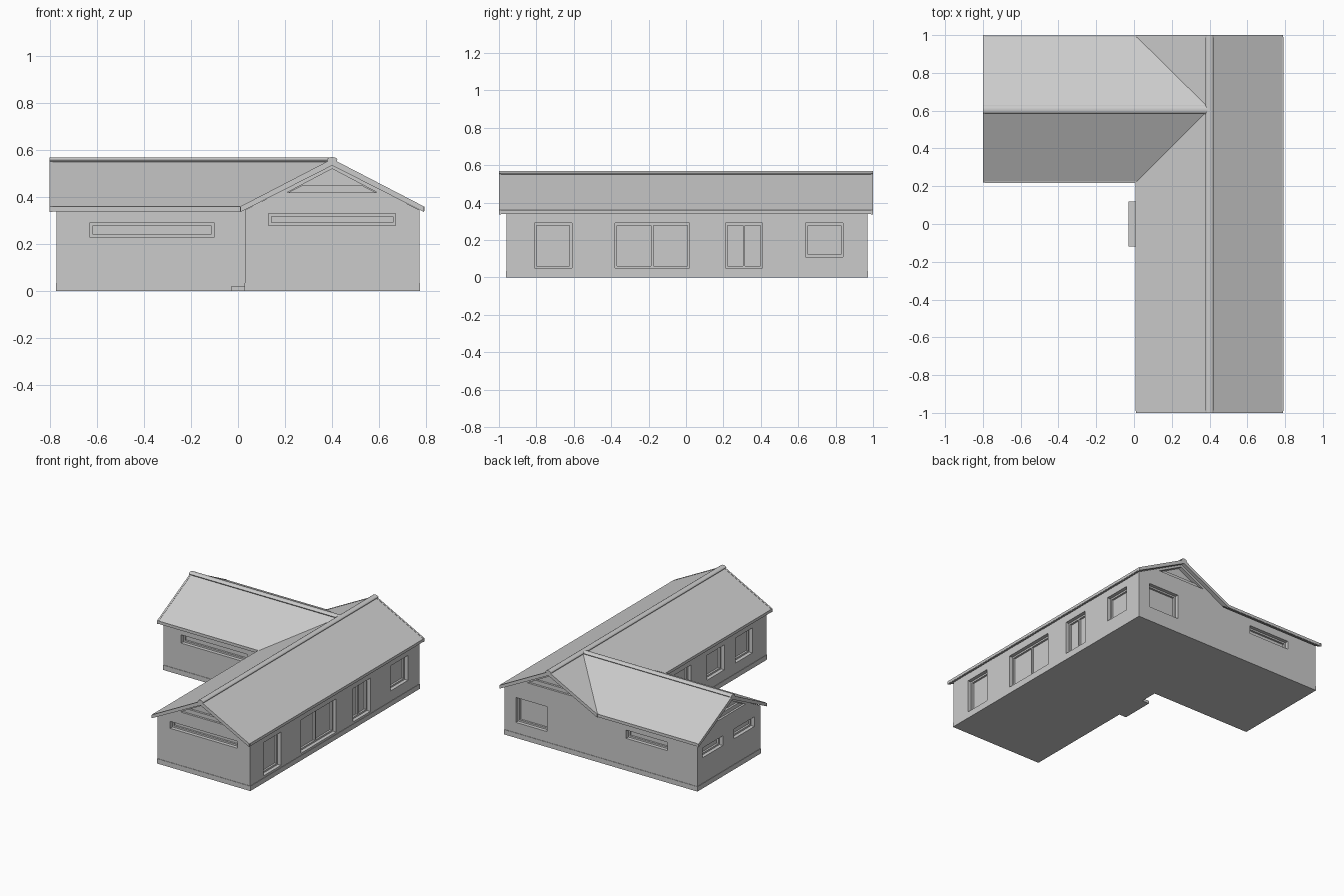
import bpy, bmesh, math
from mathutils import Vector

if "Cube" in bpy.data.objects:
    bpy.data.objects.remove(bpy.data.objects["Cube"])

RIDGE, EAVE, T = 0.56, 0.358, 0.02      # roof top heights and thickness


def make(name, bm):
    bmesh.ops.recalc_face_normals(bm, faces=bm.faces)
    me = bpy.data.meshes.new(name)
    bm.to_mesh(me)
    bm.free()
    ob = bpy.data.objects.new(name, me)
    bpy.context.collection.objects.link(ob)
    return ob


def prism(bm, pts, vec):
    f = bm.faces.new([bm.verts.new(p) for p in pts])
    ext = bmesh.ops.extrude_face_region(bm, geom=[f], use_keep_orig=True)
    bmesh.ops.translate(bm, vec=vec, verts=[v for v in ext['geom'] if isinstance(v, bmesh.types.BMVert)])


def box(bm, xs, ys, zs):
    (x0, x1), (y0, y1), (z0, z1) = sorted(xs), sorted(ys), sorted(zs)
    prism(bm, [(x0, y0, z0), (x1, y0, z0), (x1, y1, z0), (x0, y1, z0)], (0, 0, z1 - z0))


# Wall faces: axis of the normal, plane position, outward sign
FACES = {'right': ('x', 0.77, 1), 'inner': ('x', 0.03, -1), 'left': ('x', -0.77, -1),
         'front': ('y', -0.96, -1), 'wing_front': ('y', 0.25, -1), 'back': ('y', 0.97, 1)}


def face_box(bm, face, a, d, z):
    axis, p, s = FACES[face]
    depth = (p - s * d[0], p - s * d[1])
    box(bm, depth, a, z) if axis == 'x' else box(bm, a, depth, z)


# Openings: face, span along wall, height span, mullion count
OPENINGS = [
    ('right', (-0.81, -0.61), (0.05, 0.29), 0), ('right', (-0.38, 0.02), (0.05, 0.29), 1),
    ('right', (0.21, 0.41), (0.05, 0.29), 1), ('right', (0.64, 0.84), (0.11, 0.29), 0),
    ('front', (0.13, 0.67), (0.28, 0.33), 0), ('wing_front', (-0.63, -0.10), (0.23, 0.29), 0),
    ('back', (0.43, 0.68), (0.11, 0.29), 0), ('back', (-0.53, -0.20), (0.23, 0.29), 0),
    ('left', (0.32, 0.55), (0.22, 0.29), 0), ('left', (0.68, 0.91), (0.22, 0.29), 0),
    ('inner', (-0.80, -0.61), (0.11, 0.29), 0), ('inner', (-0.48, -0.28), (0.11, 0.29), 0),
    ('inner', (-0.10, 0.10), (0.04, 0.29), 0)]
MAIN = ('right', 'front', 'inner')
REC = 0.04

# Gables: face, centre of the ridge
GABLES = [('front', 0.40), ('back', 0.40), ('left', 0.61)]


def on_face(face, a, d, z):
    axis, p, s = FACES[face]
    return (p - s * d, a, z) if axis == 'x' else (a, p - s * d, z)


# Walls: two gabled blocks with recesses cut in
bm = bmesh.new()
prism(bm, [(0.03, -0.96, 0), (0.77, -0.96, 0), (0.77, -0.96, 0.345), (0.40, -0.96, 0.537),
           (0.03, -0.96, 0.345)], (0, 1.93, 0))
main_wall = make('main_walls', bm)
bm = bmesh.new()
prism(bm, [(-0.77, 0.25, 0), (-0.77, 0.97, 0), (-0.77, 0.97, 0.345), (-0.77, 0.61, 0.537),
           (-0.77, 0.25, 0.345)], (0.80, 0, 0))
wing_wall = make('wing_walls', bm)

for wall, is_main in ((main_wall, True), (wing_wall, False)):
    bm = bmesh.new()
    for face, a, z, n in OPENINGS:
        if (face in MAIN or (face == 'back' and a[0] > 0)) == is_main:
            face_box(bm, face, a, (-0.02, REC), z)
    for face, c in GABLES:
        if (face != 'left') == is_main:
            tri = [on_face(face, c + u, -0.02, z) for u, z in ((-0.19, 0.42), (0.19, 0.42), (0, 0.52))]
            prism(bm, tri, Vector(on_face(face, c, 0.03, 0)) - Vector(on_face(face, c, -0.02, 0)))
    cutter = make('cutter', bm)
    cutter.hide_render = True
    mod = wall.modifiers.new('openings', 'BOOLEAN')
    mod.operation, mod.object, mod.solver = 'DIFFERENCE', cutter, 'EXACT'
    bpy.context.view_layer.objects.active = wall
    bpy.ops.object.modifier_apply(modifier=mod.name)
    bpy.data.objects.remove(cutter)

# Window frames inside each recess
bm = bmesh.new()
W = 0.012
for face, a, z, n in OPENINGS:
    d = (0.026, REC)
    for zz in ((z[0], z[0] + W), (z[1] - W, z[1])):
        face_box(bm, face, a, d, zz)
    zi = (z[0] + W, z[1] - W)
    for aa in ((a[0], a[0] + W), (a[1] - W, a[1])):
        face_box(bm, face, aa, d, zi)
    for i in range(n):
        m = a[0] + (a[1] - a[0]) * (i + 1) / (n + 1)
        face_box(bm, face, (m - W / 2, m + W / 2), d, zi)
make('window_frames', bm)

# Gable beams
bm = bmesh.new()
for face, c in GABLES:
    prism(bm, [on_face(face, c + u, 0.015, z) for u, z in
               ((-0.185, 0.42), (0.185, 0.42), (0.13, 0.448), (-0.13, 0.448))],
          Vector(on_face(face, c, 0.03, 0)) - Vector(on_face(face, c, 0.015, 0)))
make('gable_beams', bm)

# Plinth around the L-shaped footprint and door step
bm = bmesh.new()
o = 0.003
prism(bm, [(-0.77 - o, 0.25 - o, 0), (0.03 - o, 0.25 - o, 0), (0.03 - o, -0.96 - o, 0),
           (0.77 + o, -0.96 - o, 0), (0.77 + o, 0.97 + o, 0), (-0.77 - o, 0.97 + o, 0)], (0, 0, 0.035))
make('plinth', bm)
bm = bmesh.new()
box(bm, (-0.03, 0.04), (-0.12, 0.12), (0, 0.02))
make('door_step', bm)

# Roof: sloped panels meeting at ridges and valleys
bm = bmesh.new()
E, R = EAVE, RIDGE
P = {'a': (0.01, -0.995, E), 'b': (0.40, -0.995, R), 'c': (0.79, -0.995, E), 'd': (0.79, 0.995, E),
     'e': (0.40, 0.995, R), 'f': (0.01, 0.995, E), 'g': (0.40, 0.61, R), 'h': (0.01, 0.22, E),
     'i': (-0.795, 0.22, E), 'j': (-0.795, 0.61, R), 'k': (-0.795, 0.995, E)}
V = {k: bm.verts.new(p) for k, p in P.items()}
for poly in ('bcdeg', 'abgh', 'gef', 'ihgj', 'jgfk'):
    bm.faces.new([V[k] for k in poly])
ext = bmesh.ops.extrude_face_region(bm, geom=bm.faces[:], use_keep_orig=True)
bmesh.ops.translate(bm, vec=(0, 0, -T), verts=[v for v in ext['geom'] if isinstance(v, bmesh.types.BMVert)])
make('roof', bm)

# Barge boards along the gable rakes
bm = bmesh.new()
for face, c in GABLES:
    edge = {'front': -1.0, 'back': 1.0, 'left': -0.80}[face]
    s = FACES[face][2]
    for side in (-1, 1):
        if face == 'left':
            pt = lambda u, z: (edge, c + side * u, z)
            vec = (-s * 0.012, 0, 0)
        else:
            pt = lambda u, z: (c + side * u, edge, z)
            vec = (0, -s * 0.012, 0)
        prism(bm, [pt(0, R + 0.002), pt(0.39, E + 0.002), pt(0.39, E - 0.022), pt(0, R - 0.026)], vec)
make('barge_boards', bm)

# Fascia boards along the eaves
bm = bmesh.new()
fz = (0.34, 0.36)
box(bm, (0.783, 0.792), (-0.99, 0.99), fz)
box(bm, (0.008, 0.017), (-0.99, 0.225), fz)
box(bm, (-0.79, 0.012), (0.218, 0.227), fz)
box(bm, (-0.79, 0.012), (0.988, 0.997), fz)
make('fascia_boards', bm)


# Rounded ridge caps
def ridge_cap(name, start, vec):
    bm = bmesh.new()
    ring = []
    for i in range(12):
        t = math.tau * i / 12
        u, w = 0.022 * math.cos(t), 0.012 * math.sin(t)
        ring.append((start[0] + (u if vec[1] else 0), start[1] + (0 if vec[1] else u), start[2] + w))
    prism(bm, ring, vec)
    ob = make(name, bm)
    bpy.ops.object.select_all(action='DESELECT')
    ob.select_set(True)
    bpy.context.view_layer.objects.active = ob
    bpy.ops.object.shade_smooth_by_angle(angle=math.radians(50))


ridge_cap('main_ridge_cap', (0.40, -1.0, 0.558), (0, 2.0, 0))
ridge_cap('wing_ridge_cap', (-0.80, 0.605, 0.557), (1.20, 0, 0))
